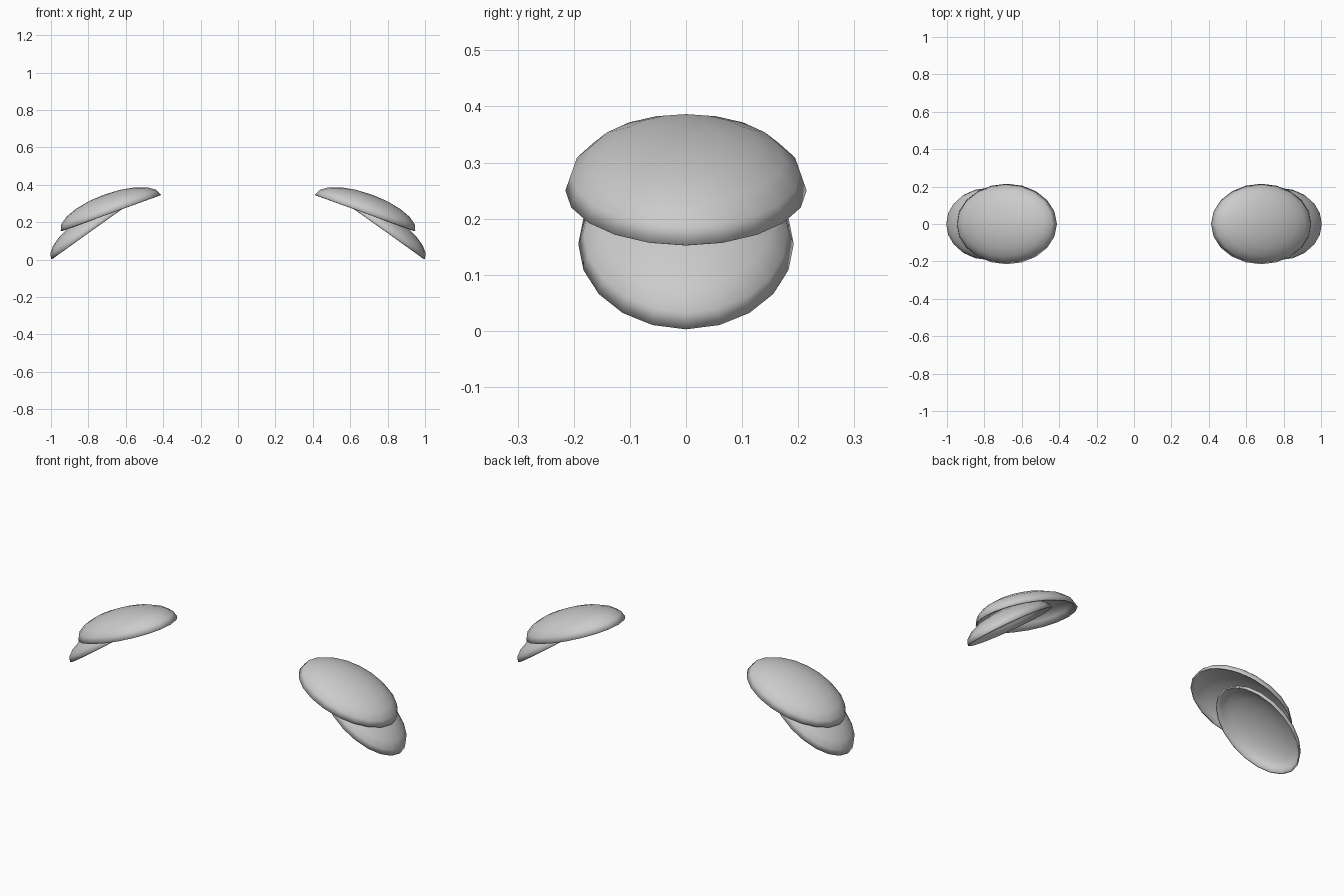
import bpy
import bmesh
import math
from mathutils import Matrix

cube = bpy.data.objects.get("Cube")
if cube:
    bpy.data.objects.remove(cube, do_unlink=True)

# Plain grey for every plate
grey = bpy.data.materials.new("plain grey")
grey.use_nodes = True
colour = (0.6, 0.6, 0.6, 1)
grey.diffuse_color = colour
grey.node_tree.nodes["Principled BSDF"].inputs["Base Color"].default_value = colour


def dome_plate(name, side, centre, radii, tilt):
    """Half ellipsoid shell, open underneath, sloping down and outward."""
    bm = bmesh.new()
    bmesh.ops.create_uvsphere(bm, u_segments=20, v_segments=10, radius=1)
    lower = [v for v in bm.verts if v.co.z < -0.01]
    bmesh.ops.delete(bm, geom=lower, context='VERTS')
    place = (Matrix.Translation((side * centre[0], 0, centre[1]))
             @ Matrix.Rotation(side * math.radians(tilt), 4, 'Y')
             @ Matrix.Diagonal((*radii, 1)))
    bmesh.ops.transform(bm, matrix=place, verts=bm.verts)
    bmesh.ops.recalc_face_normals(bm, faces=bm.faces)
    mesh = bpy.data.meshes.new(name)
    bm.to_mesh(mesh)
    bm.free()
    mesh.materials.append(grey)
    plate = bpy.data.objects.new(name, mesh)
    bpy.context.collection.objects.link(plate)

    # Thin wall grown inward
    wall = plate.modifiers.new("wall", 'SOLIDIFY')
    wall.thickness = 0.007
    wall.offset = -1

    bpy.ops.object.select_all(action='DESELECT')
    plate.select_set(True)
    bpy.context.view_layer.objects.active = plate
    bpy.ops.object.shade_smooth_by_angle(angle=math.radians(50))


# A large shoulder plate overlapping a steeper one, on each side
for label, side in (("left", 1), ("right", -1)):
    dome_plate(label + "_upper_shoulder_plate", side,
               (0.68, 0.25), (0.285, 0.215, 0.104), 20)
    dome_plate(label + "_lower_shoulder_plate", side,
               (0.785, 0.155), (0.262, 0.192, 0.09), 35.5)
